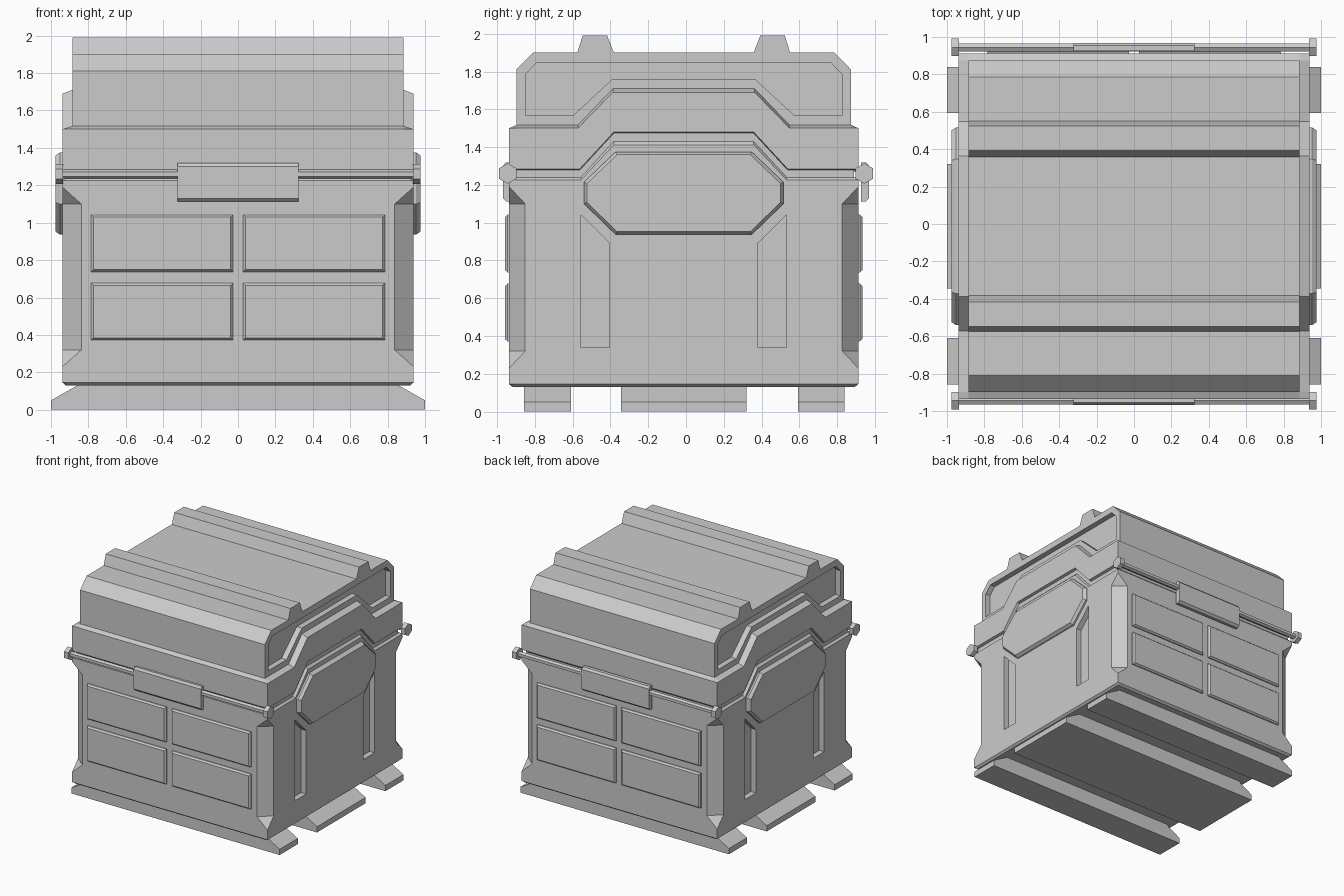
import bpy
import bmesh
import math

cube = bpy.data.objects.get("Cube")
if cube:
    bpy.data.objects.remove(cube, do_unlink=True)

GREY = (0.6, 0.6, 0.6, 1.0)
metal = bpy.data.materials.new("plain_grey")
metal.use_nodes = True
metal.diffuse_color = GREY
metal.node_tree.nodes["Principled BSDF"].inputs["Base Color"].default_value = GREY

SHIFT = -0.012          # body sits slightly forward of the hinge bars
HALF_X, HALF_Y = 0.938, 0.924


def loft(name, sections, axis="x", shift=SHIFT):
    """Join equal outlines (position, [(u, v), ...]) along an axis and cap the ends."""
    bm = bmesh.new()
    rings = []
    for t, outline in sections:
        ring = []
        for u, v in outline:
            co = (t, u + shift, v) if axis == "x" else (u, t + shift, v)
            ring.append(bm.verts.new(co))
        rings.append(ring)
    n = len(rings[0])
    for a, b in zip(rings, rings[1:]):
        for i in range(n):
            j = (i + 1) % n
            bm.faces.new((a[i], a[j], b[j], b[i]))
    bm.faces.new(rings[0])
    bm.faces.new(rings[-1])
    bmesh.ops.recalc_face_normals(bm, faces=bm.faces)
    mesh = bpy.data.meshes.new(name)
    bm.to_mesh(mesh)
    bm.free()
    mesh.materials.append(metal)
    obj = bpy.data.objects.new(name, mesh)
    bpy.context.collection.objects.link(obj)
    return obj


def mirrored(half):
    return half + [(-u, v) for u, v in reversed(half)]


def box(u0, u1, v0, v1):
    return [(u0, v0), (u1, v0), (u1, v1), (u0, v1)]


def hexagon(y, z, r):
    return [(y + r * math.sin(k * math.pi / 3), z + r * math.cos(k * math.pi / 3))
            for k in range(6)]


def prism(name, outline, half, **kw):
    return loft(name, [(-half, outline), (half, outline)], **kw)


def softened(name, inner, outer, edge):
    """Full-width part whose end outlines differ, giving chamfered ends."""
    a, b = mirrored(inner), mirrored(outer)
    return loft(name, [(-HALF_X, b), (-edge, a), (edge, a), (HALF_X, b)])


def cut(target, cutter):
    mod = target.modifiers.new("cut", "BOOLEAN")
    mod.operation = "DIFFERENCE"
    mod.solver = "EXACT"
    mod.object = cutter
    cutter.hide_render = True
    bpy.context.view_layer.update()
    bpy.context.view_layer.objects.active = target
    bpy.ops.object.modifier_apply(modifier=mod.name)
    bpy.data.objects.remove(cutter, do_unlink=True)


# Lower body with raised sides
body = softened(
    "body",
    [(0.37, 1.43), (0.545, 1.24), (0.91, 1.24), (HALF_Y, 1.225), (HALF_Y, 0.145), (0.905, 0.13)],
    [(0.37, 1.412), (0.545, 1.225), (0.91, 1.225), (HALF_Y, 1.225), (HALF_Y, 0.145), (0.905, 0.145)],
    0.92)

# Chamfered body corners with tapered ends
LEG_X, LEG_Y = 0.1, 0.085
depth = LEG_X * LEG_Y / math.hypot(LEG_X, LEG_Y)
taper = [(depth, 0.14), (-depth, 0.32), (-depth, 1.10), (depth, 1.28)]
for sx in (-1, 1):
    for sy in (-1, 1):
        cutter = prism("corner_cutter", taper, 0.2, shift=0)
        cutter.location = (sx * HALF_X, sy * HALF_Y + SHIFT, 0)
        cutter.rotation_euler.z = math.atan2(-sx * LEG_Y, sy * LEG_X)
        cut(body, cutter)

# Slots in the body sides
slot = [(0.393, 0.34), (0.543, 0.34), (0.543, 1.04), (0.393, 0.89)]
for sx in (-1, 1):
    for sy in (-1, 1):
        outline = [(sy * u, v) for u, v in slot]
        cut(body, loft("slot_cutter", [(sx * 0.89, outline), (sx * 1.1, outline)]))

# Recessed seam between body and lid
prism("seam_core", mirrored([(0.37, 1.55), (0.55, 1.36), (0.9, 1.36), (0.9, 1.15)]), 0.915)

# Arched lid rim
softened(
    "lid_rim",
    [(0.375, 1.71), (0.56, 1.517), (0.886, 1.517), (HALF_Y, 1.5),
     (HALF_Y, 1.285), (0.91, 1.27), (0.55, 1.27), (0.37, 1.465)],
    [(0.375, 1.69), (0.56, 1.5), (0.886, 1.5), (HALF_Y, 1.5),
     (HALF_Y, 1.285), (0.91, 1.285), (0.55, 1.285), (0.37, 1.48)],
    0.885)

# Lid with two ridges and recessed ends
lid = prism("lid", mirrored(
    [(0.37, 1.9), (0.405, 1.99), (0.535, 1.99), (0.563, 1.9),
     (0.797, 1.9), (0.886, 1.81), (0.886, 1.45)]), 0.886)
recess = mirrored([(0.78, 1.845), (0.838, 1.785), (0.838, 1.566), (0.587, 1.566), (0.378, 1.76)])
for sx in (-1, 1):
    cut(lid, loft("recess_cutter", [(sx * 0.838, recess), (sx * 1.1, recess)]))

# Raised octagonal plates on the sides
outer = mirrored([(0.36, 1.375), (0.528, 1.215), (0.528, 1.1), (0.36, 0.937)])
inner = mirrored([(0.352, 1.36), (0.513, 1.207), (0.513, 1.108), (0.352, 0.952)])
for sx, side in ((1, "left"), (-1, "right")):
    loft(f"{side}_plate", [(sx * 0.92, outer), (sx * 0.953, outer), (sx * 0.975, inner)])

for sy, end in ((-1, "front"), (1, "back")):
    # Raised panels
    for x0 in (-0.785, 0.027):
        for z0 in (0.372, 0.737):
            x1, z1, e = x0 + 0.758, z0 + 0.305, 0.012
            full = box(x0, x1, z0, z1)
            small = box(x0 + e, x1 - e, z0 + e, z1 - e)
            loft(f"{end}_panel",
                 [(sy * 0.9, full), (sy * 0.932, full), (sy * 0.946, small)], axis="y")
    # Hinge bar, end nuts and clasp
    y = sy * 0.944
    prism(f"{end}_bar", hexagon(y, 1.26, 0.024), 0.95, shift=0)
    nut = hexagon(y, 1.26, 0.054)
    for sx in (-1, 1):
        loft(f"{end}_nut", [(sx * 0.935, nut), (sx * 0.975, nut)], shift=0)
    clasp = [(sy * 0.925, 1.318), (sy * 0.955, 1.318), (sy * 0.969, 1.3),
             (sy * 0.969, 1.13), (sy * 0.95, 1.112), (sy * 0.925, 1.112)]
    prism(f"{end}_clasp", clasp, 0.323, shift=0)

# Skid feet
skid = mirrored([(0.85, 0.135), (1.0, 0.05), (1.0, 0.0)])
for name, y0, y1 in (("front_foot", -0.845, -0.597), ("middle_foot", -0.333, 0.333),
                     ("back_foot", 0.605, 0.852)):
    loft(name, [(y0, skid), (y1, skid)], axis="y")
